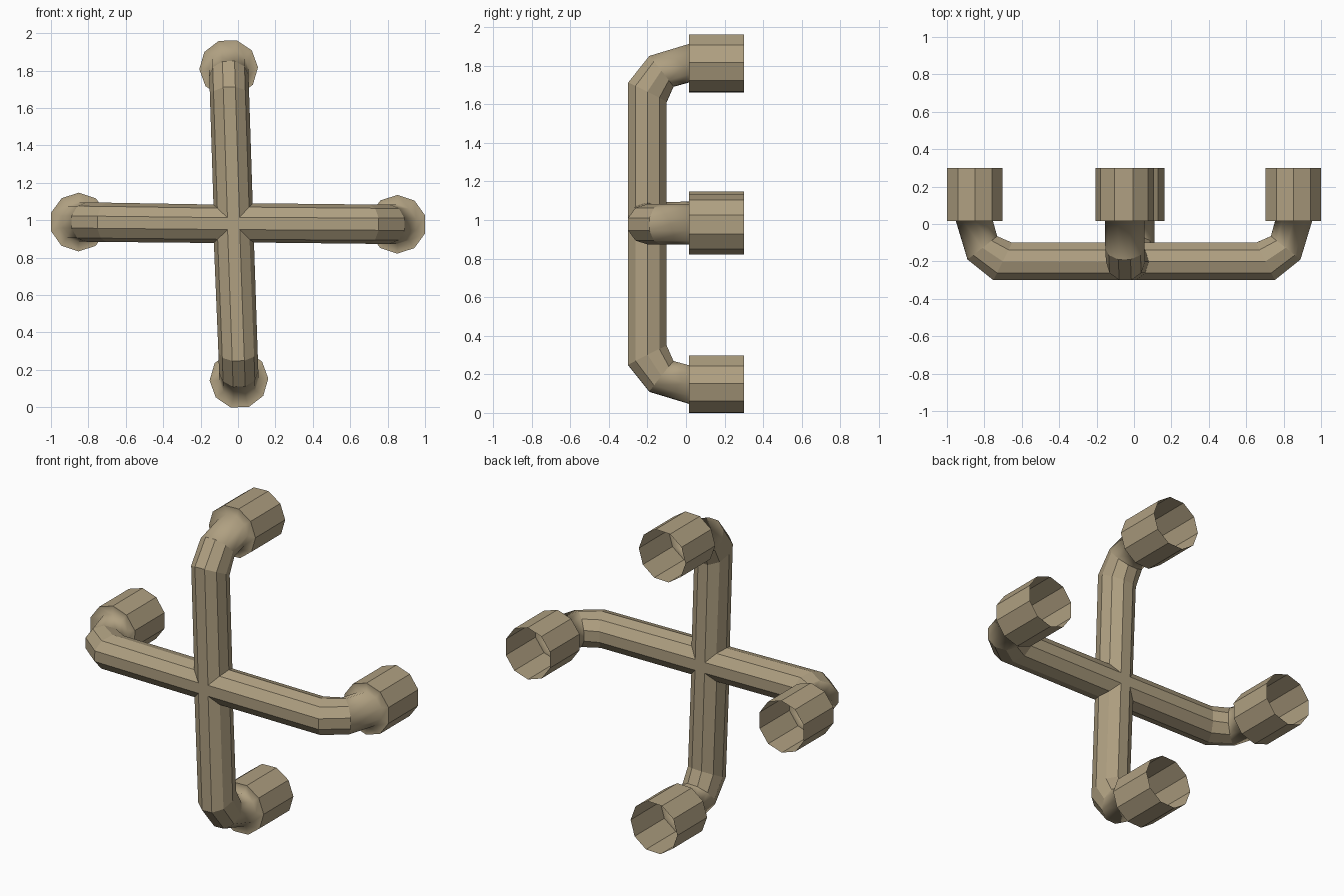
import bpy, bmesh, math
from mathutils import Vector

if "Cube" in bpy.data.objects:
    bpy.data.objects.remove(bpy.data.objects["Cube"])

SIDES = 10
HUB = Vector((-0.023, -0.20, 0.982))
APO = math.cos(math.pi / SIDES)          # flat-to-vertex ratio

# socket centres (x, z) at the end of each arm
ENDS = [(-0.05, 1.812), (0.852, 0.978), (0.005, 0.148), (-0.852, 0.99)]

# rings after the hub: inner (offset along arm, y), outer (offset, y), half width
RINGS = [
    ((-0.20, -0.10), (-0.10, -0.30), 0.105),      # start of elbow
    ((-0.12, -0.065), (0.038, -0.19), 0.105),     # middle of elbow
    ((-0.098, 0.015), (0.10, 0.015), 0.105),      # pipe end
    ((-0.148, 0.015), (0.148, 0.015), 0.157),     # socket shoulder
    ((-0.148, 0.30), (0.148, 0.30), 0.157),       # open socket rim
]

bm = bmesh.new()


def add_arm(end):
    along = Vector((end[0] - HUB.x, 0, end[1] - HUB.z))
    length = along.length
    along.normalize()
    side = Vector((along.z, 0, -along.x))
    angles = [2 * math.pi * i / SIDES for i in range(SIDES)]
    # mitred ring where the four arms meet
    loops = [[bm.verts.new(HUB + side * 0.105 * math.cos(a)
                           + along * abs(0.105 * math.cos(a))
                           + Vector((0, -0.105 * math.sin(a), 0))) for a in angles]]
    for (ui, yi), (uo, yo), w in RINGS:
        loop = []
        for a in angles:
            t = 0.5 + 0.5 * math.sin(a) / APO
            p = HUB + along * (length + ui + (uo - ui) * t) + side * w * math.cos(a)
            p.y = yi + (yo - yi) * t
            loop.append(bm.verts.new(p))
        loops.append(loop)
    for k, (la, lb) in enumerate(zip(loops, loops[1:])):
        for i in range(SIDES):
            j = (i + 1) % SIDES
            f = bm.faces.new((la[i], la[j], lb[j], lb[i]))
            f.smooth = k in (2, 3)       # softened elbow end and shoulder
    # crisp shoulder edge
    for i in range(SIDES):
        bm.edges.get((loops[4][i], loops[4][(i + 1) % SIDES])).smooth = False


for e in ENDS:
    add_arm(e)

# weld the mitres and close the small flats at the crossing
near = [v for v in bm.verts if (v.co - HUB).length < 0.2]
bmesh.ops.remove_doubles(bm, verts=near, dist=0.012)
gap = [e for e in bm.edges if e.is_boundary
       and all((v.co - HUB).length < 0.2 for v in e.verts)]
bmesh.ops.holes_fill(bm, edges=gap, sides=4)
bmesh.ops.recalc_face_normals(bm, faces=bm.faces)

mesh = bpy.data.meshes.new("four_way_socket_pipe")
bm.to_mesh(mesh)
bm.free()
obj = bpy.data.objects.new("four_way_socket_pipe", mesh)
bpy.context.collection.objects.link(obj)

mat = bpy.data.materials.new("tan_paint")
mat.diffuse_color = (0.43, 0.35, 0.22, 1)
mat.use_nodes = True
mat.node_tree.nodes["Principled BSDF"].inputs["Base Color"].default_value = mat.diffuse_color
mesh.materials.append(mat)
